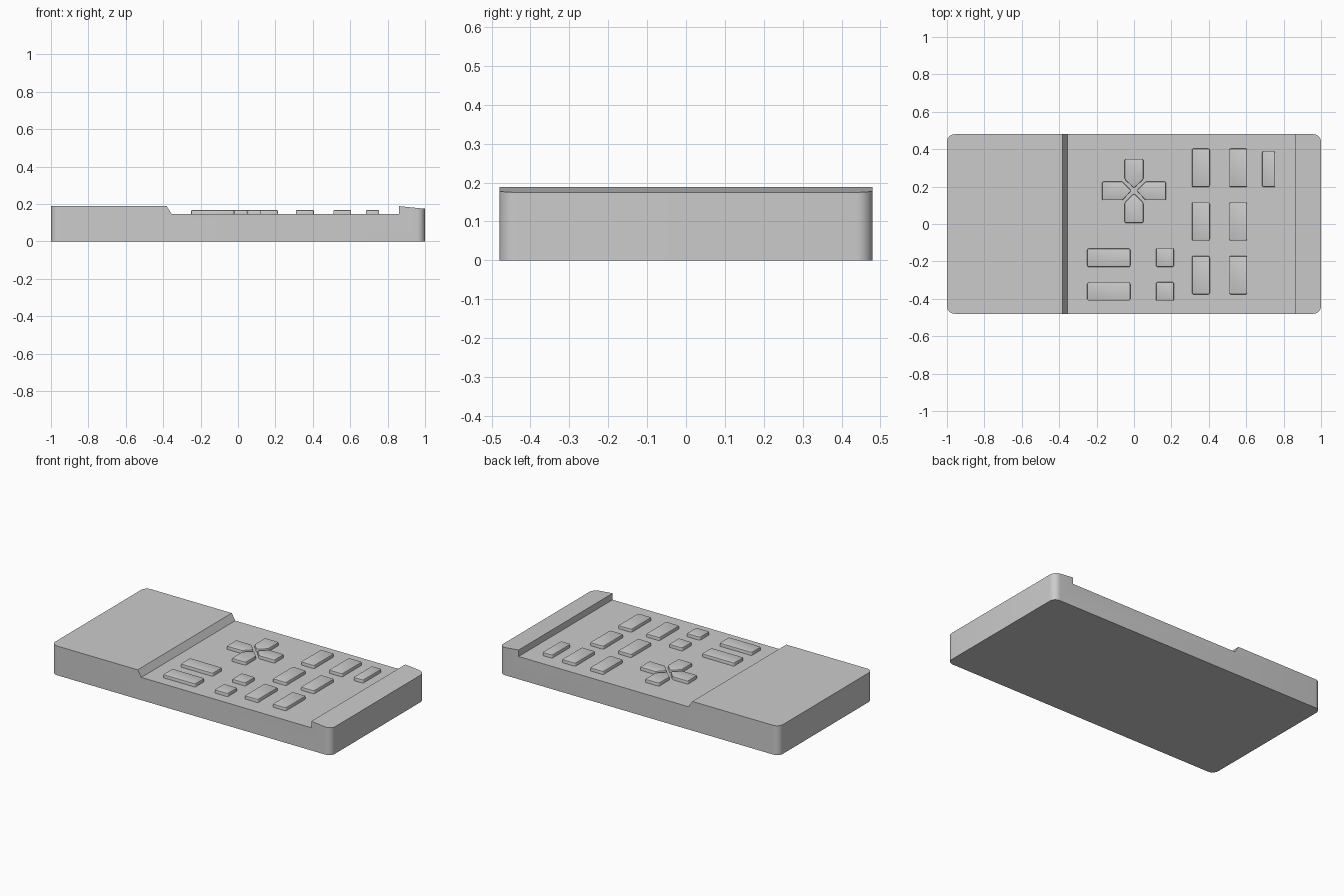
import bpy, bmesh, math
from mathutils import Vector, Matrix

if "Cube" in bpy.data.objects:
    bpy.data.objects.remove(bpy.data.objects["Cube"])

FLOOR, KEY_TOP = 0.147, 0.168


def finish(bm, name, angle=35):
    bmesh.ops.recalc_face_normals(bm, faces=bm.faces)
    mesh = bpy.data.meshes.new(name)
    bm.to_mesh(mesh)
    bm.free()
    obj = bpy.data.objects.new(name, mesh)
    bpy.context.collection.objects.link(obj)
    bpy.ops.object.select_all(action='DESELECT')
    obj.select_set(True)
    bpy.context.view_layer.objects.active = obj
    bpy.ops.object.shade_smooth_by_angle(angle=math.radians(angle))
    return obj


def prism(points, direction):
    bm = bmesh.new()
    face = bm.faces.new([bm.verts.new(p) for p in points])
    ext = bmesh.ops.extrude_face_region(bm, geom=[face], use_keep_orig=True)
    moved = [g for g in ext['geom'] if isinstance(g, bmesh.types.BMVert)]
    bmesh.ops.translate(bm, verts=moved, vec=direction)
    bmesh.ops.recalc_face_normals(bm, faces=bm.faces)
    return bm


def vertical_edges(bm, test=lambda v: True):
    return [e for e in bm.edges
            if (e.verts[0].co.xy - e.verts[1].co.xy).length < 1e-5
            and test(e.verts[0].co)]


def key(name, outline):
    bm = prism([(x, y, FLOOR - 0.007) for x, y in outline],
               Vector((0, 0, KEY_TOP - FLOOR + 0.007)))
    bmesh.ops.bevel(bm, geom=vertical_edges(bm), offset=0.008, segments=3,
                    profile=0.5, affect='EDGES')
    rim = [e for e in bm.edges if all(v.co.z > KEY_TOP - 1e-5 for v in e.verts)]
    bmesh.ops.bevel(bm, geom=rim, offset=0.005, segments=2,
                    profile=0.5, affect='EDGES')
    return finish(bm, name)


def box_key(name, x0, x1, y0, y1):
    return key(name, [(x0, y0), (x1, y0), (x1, y1), (x0, y1)])


# Case: side profile with a raised left block, keypad floor and sloped right lip
profile = [(-1, 0), (1, 0), (1, 0.175), (0.86, 0.189), (0.86, FLOOR),
           (-0.355, FLOOR), (-0.381, 0.189), (-1, 0.189)]
case = prism([(x, -0.48, z) for x, z in profile], Vector((0, 0.96, 0)))
corners = vertical_edges(case, lambda c: abs(c.x) > 0.99)
bmesh.ops.bevel(case, geom=corners, offset=0.042, segments=8,
                profile=0.5, affect='EDGES')
finish(case, "case", 30)

# Two columns of tall keys
for c, x in enumerate((0.31, 0.51)):
    for r, y in enumerate((0.198, -0.089, -0.376)):
        box_key(f"tall_key_{c}_{r}", x, x + 0.095, y, y + 0.205)
box_key("narrow_key", 0.685, 0.755, 0.198, 0.388)

# Wide and square keys in two rows
for r, y in enumerate((-0.23, -0.41)):
    box_key(f"wide_key_{r}", -0.25, -0.02, y, y + 0.098)
    box_key(f"square_key_{r}", 0.118, 0.213, y, y + 0.1)

# Four pointed direction keys around a centre
arrow = [(0, 0.014), (0.05, 0.062), (0.05, 0.171), (-0.05, 0.171), (-0.05, 0.062)]
for i in range(4):
    turn = Matrix.Rotation(i * math.pi / 2, 2)
    pts = [turn @ Vector(p) + Vector((0, 0.177)) for p in arrow]
    key(f"direction_key_{i}", [(p.x, p.y) for p in pts])
